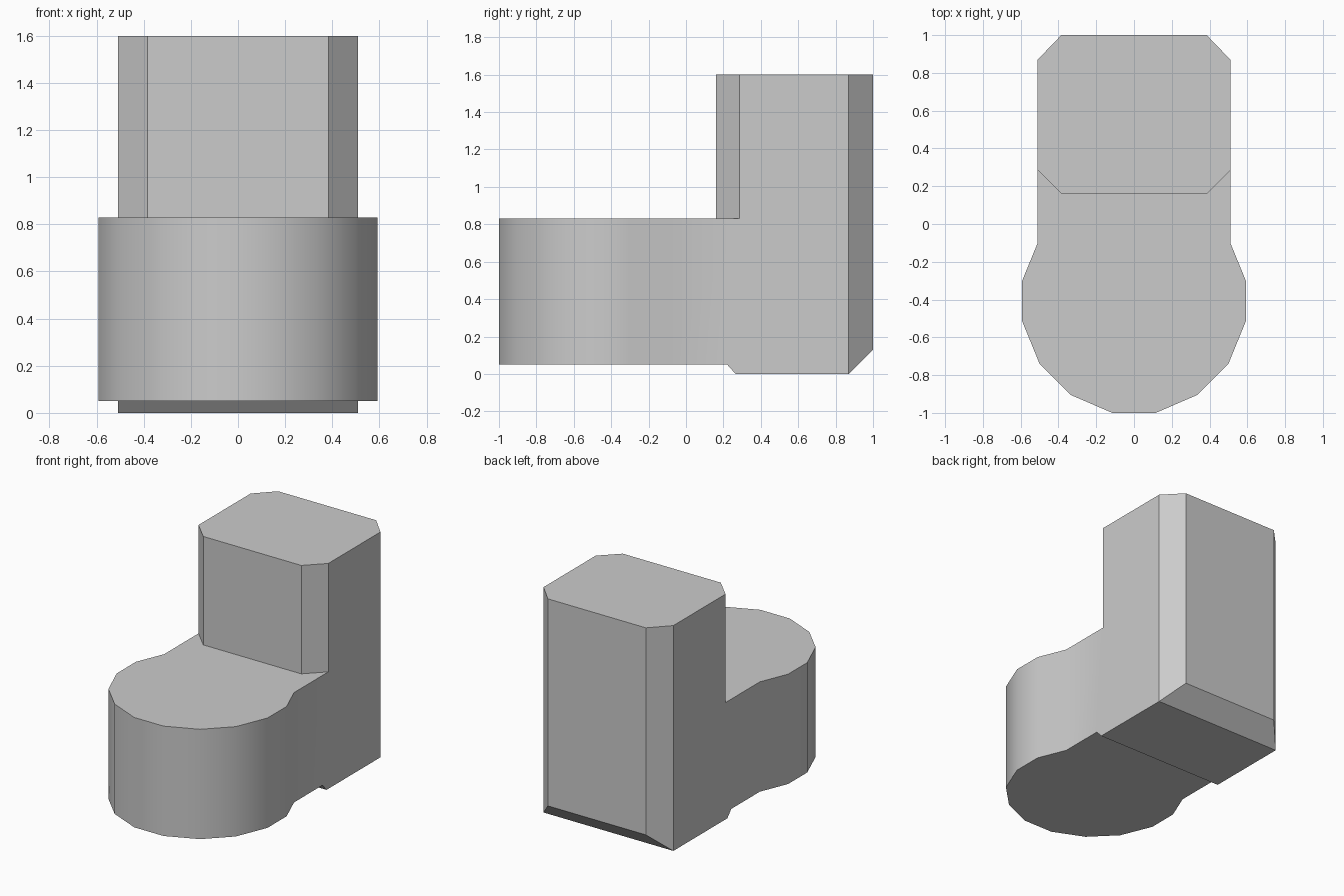
import bpy
import bmesh
import math

if "Cube" in bpy.data.objects:
    bpy.data.objects.remove(bpy.data.objects["Cube"], do_unlink=True)

grey = bpy.data.materials.new("plain grey")
grey.use_nodes = True
colour = (0.6, 0.6, 0.6, 1)
grey.diffuse_color = colour
grey.node_tree.nodes["Principled BSDF"].inputs["Base Color"].default_value = colour

WIDTH, CORNER = 0.51, 0.385
FLOOR, SEAT, TOP = 0.05, 0.83, 1.6

# Right half of the plan outline, from the rounded front to the cut back corners
half = [(0.115, -1), (0.335, -0.905), (0.5, -0.74), (0.592, -0.515), (0.592, -0.3),
        (WIDTH, -0.1), (WIDTH, 0.22), (WIDTH, 0.285), (WIDTH, 0.87), (CORNER, 1)]
outline = half + [(-x, y) for x, y in reversed(half)]

bm = bmesh.new()


def vert_at(x, y, z):
    return min(bm.verts, key=lambda v: (v.co.x - x) ** 2 + (v.co.y - y) ** 2 + (v.co.z - z) ** 2)


def raise_rear(face, y, bend, dz):
    """Split a flat face across at y and extrude its rear part by dz."""
    z = face.calc_center_median().z
    a, b = vert_at(-WIDTH, y, z), vert_at(WIDTH, y, z)
    halves = [face, bmesh.utils.face_split(face, a, b, coords=bend)[0]]
    rear = max(halves, key=lambda f: f.calc_center_median().y)
    new = bmesh.ops.extrude_face_region(bm, geom=[rear])["geom"]
    if rear.is_valid:
        bmesh.ops.delete(bm, geom=[rear], context='FACES_ONLY')
    verts = [g for g in new if isinstance(g, bmesh.types.BMVert)]
    bmesh.ops.translate(bm, verts=verts, vec=(0, 0, dz))
    return verts


# Rounded base
bottom = bm.faces.new([bm.verts.new((x, y, FLOOR)) for x, y in outline])
new = bmesh.ops.extrude_face_region(bm, geom=[bottom], use_keep_orig=True)["geom"]
top = next(g for g in new if isinstance(g, bmesh.types.BMFace))
bmesh.ops.translate(bm, verts=top.verts[:], vec=(0, 0, SEAT - FLOOR))

# Upright block with cut corners, and the shallow foot with a sloped front
raise_rear(top, 0.285, [(-CORNER, 0.16, SEAT), (CORNER, 0.16, SEAT)], TOP - SEAT)
for v in raise_rear(bottom, 0.22, [], -FLOOR):
    if v.co.y < 0.25:
        v.co.y = 0.265

# Sloped cut under the back edge
cut = bmesh.ops.bisect_plane(bm, geom=bm.verts[:] + bm.edges[:] + bm.faces[:], dist=0.0001,
                             plane_co=(0, 0.87, 0), plane_no=(0, 1, -1), clear_outer=True)
bmesh.ops.holes_fill(bm, edges=[e for e in bm.edges if e.is_boundary], sides=0)

# Merge the flat walls
bmesh.ops.remove_doubles(bm, verts=bm.verts[:], dist=0.0001)
bmesh.ops.dissolve_limit(bm, angle_limit=math.radians(1), verts=bm.verts[:], edges=bm.edges[:])
bmesh.ops.recalc_face_normals(bm, faces=bm.faces[:])

mesh = bpy.data.meshes.new("stepped_body")
bm.to_mesh(mesh)
bm.free()
mesh.materials.append(grey)
body = bpy.data.objects.new("stepped_body", mesh)
bpy.context.collection.objects.link(body)

# Smooth the rounded front and keep the corners sharp
bpy.ops.object.select_all(action='DESELECT')
body.select_set(True)
bpy.context.view_layer.objects.active = body
bpy.ops.object.shade_smooth_by_angle(angle=math.radians(30))
